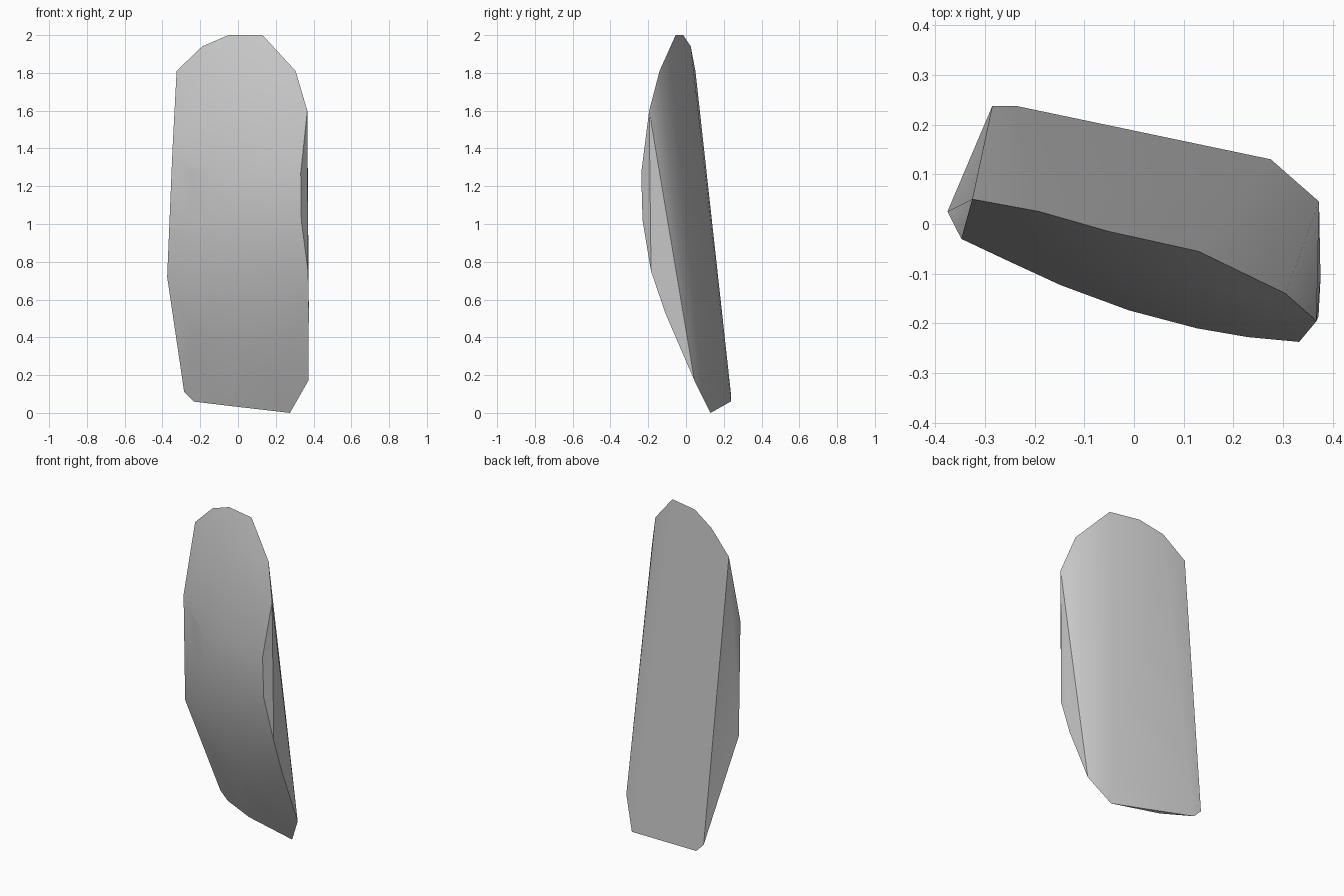
import bpy
import bmesh
import math

if "Cube" in bpy.data.objects:
    bpy.data.objects.remove(bpy.data.objects["Cube"], do_unlink=True)

# Single matte grey
grey = bpy.data.materials.new("stone grey")
grey.use_nodes = True
colour = (0.57, 0.57, 0.57, 1.0)
grey.diffuse_color = colour
shader = grey.node_tree.nodes["Principled BSDF"]
shader.inputs["Base Color"].default_value = colour
shader.inputs["Roughness"].default_value = 0.8

# Rim of the slab: rounded top and sloping foot
top_rim = [(-0.325, 0.05, 1.81), (-0.19, 0.025, 1.94), (-0.05, -0.015, 2.0),
           (0.13, -0.055, 2.0), (0.305, -0.14, 1.81), (0.367, -0.195, 1.6)]
foot_rim = [(-0.285, 0.237, 0.11), (-0.235, 0.237, 0.06), (-0.045, 0.17, 0.037),
            (0.275, 0.13, 0.0), (0.372, 0.045, 0.17)]

# Corners of the two chipped sides
left_side = [(-0.347, -0.03, 1.39), (-0.375, 0.025, 0.72)]
right_side = [(0.332, -0.237, 1.27), (0.335, -0.23, 1.02),
              (0.371, -0.185, 0.75), (0.375, -0.11, 0.53)]

# Domed front: each row is left x, left y, right x, right y, height, bulge
rows = [(-0.325, 0.05, 0.305, -0.14, 1.81, 0.04),
        (-0.337, 0.01, 0.355, -0.195, 1.6, 0.04),
        (-0.353, -0.02, 0.332, -0.237, 1.27, 0.045),
        (-0.363, 0.0, 0.335, -0.23, 1.02, 0.045),
        (-0.375, 0.025, 0.37, -0.18, 0.73, 0.042),
        (-0.33, 0.136, 0.37, -0.05, 0.4, 0.055),
        (-0.3, 0.205, 0.37, 0.03, 0.2, 0.042)]


def dome_row(xl, yl, xr, yr, z, bulge):
    for t in (-0.7, -0.4, 0.0, 0.4, 0.7):
        f = (t + 1) / 2
        yield (xl + (xr - xl) * f, yl + (yr - yl) * f - bulge * (1 - t * t), z)


points = top_rim + foot_rim + left_side + right_side
for row in rows:
    points.extend(dome_row(*row))

# Wrap the points in one closed shell
bm = bmesh.new()
for p in points:
    bm.verts.new(p)
bmesh.ops.convex_hull(bm, input=bm.verts)
loose = [v for v in bm.verts if not v.link_faces]
bmesh.ops.delete(bm, geom=loose, context="VERTS")
bmesh.ops.recalc_face_normals(bm, faces=bm.faces)

mesh = bpy.data.meshes.new("curved_shard")
bm.to_mesh(mesh)
bm.free()
mesh.materials.append(grey)
shard = bpy.data.objects.new("curved_shard", mesh)
bpy.context.collection.objects.link(shard)

# Smooth faces with crisp chipped edges
bpy.ops.object.select_all(action="DESELECT")
shard.select_set(True)
bpy.context.view_layer.objects.active = shard
bpy.ops.object.shade_smooth_by_angle(angle=math.radians(30))
